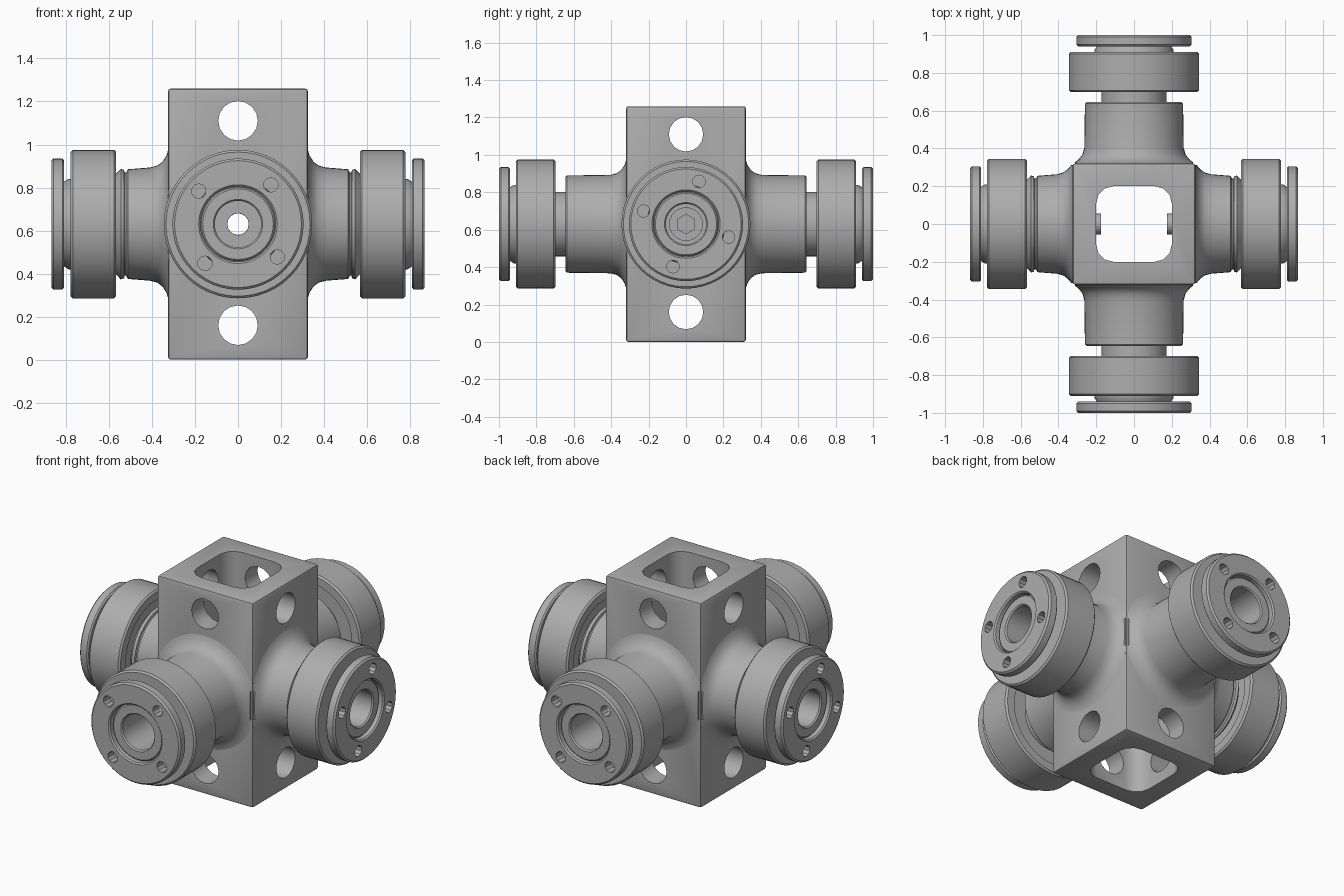
import bpy, bmesh, math
from mathutils import Matrix, Vector

cube = bpy.data.objects.get("Cube")
if cube:
    bpy.data.objects.remove(cube, do_unlink=True)

STEEL = (0.42, 0.42, 0.42, 1)
mat = bpy.data.materials.new("grey steel")
mat.use_nodes = True
mat.diffuse_color = STEEL
mat.node_tree.nodes["Principled BSDF"].inputs["Base Color"].default_value = STEEL

MID = 0.63       # height of the axles
TOP = 1.26


def make(name, bm, matrix=Matrix()):
    bmesh.ops.transform(bm, matrix=matrix, verts=bm.verts)
    bmesh.ops.recalc_face_normals(bm, faces=bm.faces)
    mesh = bpy.data.meshes.new(name)
    bm.to_mesh(mesh)
    bm.free()
    mesh.materials.append(mat)
    ob = bpy.data.objects.new(name, mesh)
    bpy.context.collection.objects.link(ob)
    return ob


def rod(bm, r, low, high, sides, at=(0, 0), turn=Matrix()):
    m = turn @ Matrix.Translation((at[0], at[1], (low + high) / 2))
    bmesh.ops.create_cone(bm, cap_ends=True, segments=sides, radius1=r,
                          radius2=r, depth=high - low, matrix=m)


def ring(name, profile, matrix, clamp=None, steps=48):
    """Turn a closed (radius, distance) profile about the arm axis."""
    bm = bmesh.new()
    loops = []
    for i in range(steps):
        a = math.tau * i / steps
        loops.append([bm.verts.new((r * math.cos(a), r * math.sin(a), d)) for r, d in profile])
    n = len(profile)
    for i in range(steps):
        p, q = loops[i], loops[(i + 1) % steps]
        for j in range(n):
            k = (j + 1) % n
            bm.faces.new((p[j], q[j], q[k], p[k]))
    if clamp:
        for v in bm.verts:
            v.co.x = max(-clamp, min(clamp, v.co.x))
    return make(name, bm, matrix)


def cut(ob, cutter):
    cutter.hide_render = True
    mod = ob.modifiers.new("cut", 'BOOLEAN')
    mod.object = cutter
    mod.operation = 'DIFFERENCE'
    mod.solver = 'EXACT'
    bpy.context.view_layer.objects.active = ob
    bpy.ops.object.modifier_apply(modifier=mod.name)
    bpy.data.objects.remove(cutter, do_unlink=True)


def smooth(ob):
    bpy.ops.object.select_all(action='DESELECT')
    ob.select_set(True)
    bpy.context.view_layer.objects.active = ob
    bpy.ops.object.shade_smooth_by_angle(angle=math.radians(35))


# Hub block
bm = bmesh.new()
bmesh.ops.create_cube(bm, size=1)
bmesh.ops.scale(bm, vec=(0.65, 0.64, TOP), verts=bm.verts)
bmesh.ops.translate(bm, vec=(0, 0, TOP / 2), verts=bm.verts)
bmesh.ops.bevel(bm, geom=bm.edges[:], offset=0.012, segments=2, affect='EDGES', profile=0.5)
hub = make("hub_block", bm)

# Rounded square shaft through the hub
bm = bmesh.new()
bmesh.ops.create_cube(bm, size=1)
bmesh.ops.scale(bm, vec=(0.4, 0.4, 2), verts=bm.verts)
bmesh.ops.translate(bm, vec=(0, 0, MID), verts=bm.verts)
upright = [e for e in bm.edges if abs(e.verts[0].co.z - e.verts[1].co.z) > 1]
bmesh.ops.bevel(bm, geom=upright, offset=0.09, segments=3, affect='EDGES', profile=0.5)
cut(hub, make("shaft_cutter", bm))

# Cross holes above and below the arms, and the axle bore front to back
along_y = Matrix.Rotation(math.pi / 2, 4, 'X')
along_x = Matrix.Rotation(math.pi / 2, 4, 'Y')
for z in (0.16, 1.11):
    for turn in (along_x, along_y):
        bm = bmesh.new()
        rod(bm, 0.092, -1, 1, 16, turn=Matrix.Translation((0, 0, z)) @ turn)
        cut(hub, make("hole_cutter", bm))
bm = bmesh.new()
rod(bm, 0.05, -1, 1, 16, turn=Matrix.Translation((0, 0, MID)) @ along_y)
cut(hub, make("bore_cutter", bm))
smooth(hub)


def build_arm(side, yaw, wall, collar_tail, wheel_in, phase, bolted):
    out = Vector((math.cos(yaw), math.sin(yaw), 0))
    across = Vector((-math.sin(yaw), math.cos(yaw), 0))
    m = Matrix((across, Vector((0, 0, 1)), out)).transposed().to_4x4()
    m.translation = (0, 0, MID)
    wheel_out = wheel_in + 0.212
    cap_in, cap_out = wheel_in + 0.243, wheel_in + 0.302
    face = cap_out - 0.025

    # Flared collar on the hub
    flare = [(0.16, wall - 0.02), (0.345, wall - 0.02), (0.345, wall), (0.32, wall + 0.007),
             (0.29, wall + 0.026), (0.272, wall + 0.05), (0.263, wall + 0.085)]
    parts = [ring(side + "_collar", flare + collar_tail, m, clamp=0.312)]

    # Hollow axle
    parts.append(ring(side + "_axle", [
        (0.05, wall - 0.05), (0.172, wall - 0.05), (0.172, face - 0.008), (0.164, face),
        (0.115, face), (0.108, face - 0.008), (0.108, 0.45), (0.05, 0.45)], m))

    # Wheel, recessed on its inner side
    parts.append(ring(side + "_wheel", [
        (0.165, wheel_in + 0.04), (0.275, wheel_in + 0.04), (0.285, wheel_in),
        (0.335, wheel_in), (0.345, wheel_in + 0.01), (0.345, wheel_out - 0.01),
        (0.335, wheel_out), (0.165, wheel_out)], m))

    # Spacer between wheel and cap
    parts.append(ring(side + "_spacer", [
        (0.165, wheel_out - 0.01), (0.21, wheel_out - 0.01), (0.21, wheel_out + 0.01),
        (0.19, cap_in + 0.01), (0.165, cap_in + 0.01)], m))

    # End cap with four screw holes
    cap = ring(side + "_cap", [
        (0.175, cap_in), (0.297, cap_in), (0.305, cap_in + 0.008), (0.305, cap_out - 0.01),
        (0.295, cap_out), (0.183, cap_out), (0.175, cap_out - 0.008)], m)
    bm = bmesh.new()
    for k in range(4):
        a = math.radians(phase + 90 * k)
        rod(bm, 0.034, cap_in - 0.1, cap_out + 0.1, 10,
            at=(0.238 * math.cos(a), 0.238 * math.sin(a)))
    cut(cap, make("screw_cutter", bm, m))
    parts.append(cap)

    # Socket bolt that closes the bore
    if bolted:
        bm = bmesh.new()
        rod(bm, 0.055, 0.175, 0.46, 24)
        parts.append(make(side + "_bolt_shank", bm, m))
        bm = bmesh.new()
        rod(bm, 0.09, 0.45, 0.53, 24)
        head = make(side + "_bolt_head", bm, m)
        bm = bmesh.new()
        rod(bm, 0.052, 0.49, 0.6, 6)
        cut(head, make("socket_cutter", bm, m))
        parts.append(head)
    for p in parts:
        smooth(p)


# Long collars front and back, short grooved collars left and right
long_tail = [(0.26, 0.637), (0.252, 0.645), (0.16, 0.645)]
short_tail = [(0.255, 0.512), (0.24, 0.52), (0.24, 0.527), (0.252, 0.53),
              (0.257, 0.545), (0.228, 0.572), (0.16, 0.572)]
build_arm("front", -math.pi / 2, 0.32, long_tail, 0.698, 50, False)
build_arm("back", math.pi / 2, 0.32, long_tail, 0.698, 50, False)
build_arm("left", 0, 0.325, short_tail, 0.566, 73, True)
build_arm("right", math.pi, 0.325, short_tail, 0.566, 73, True)
